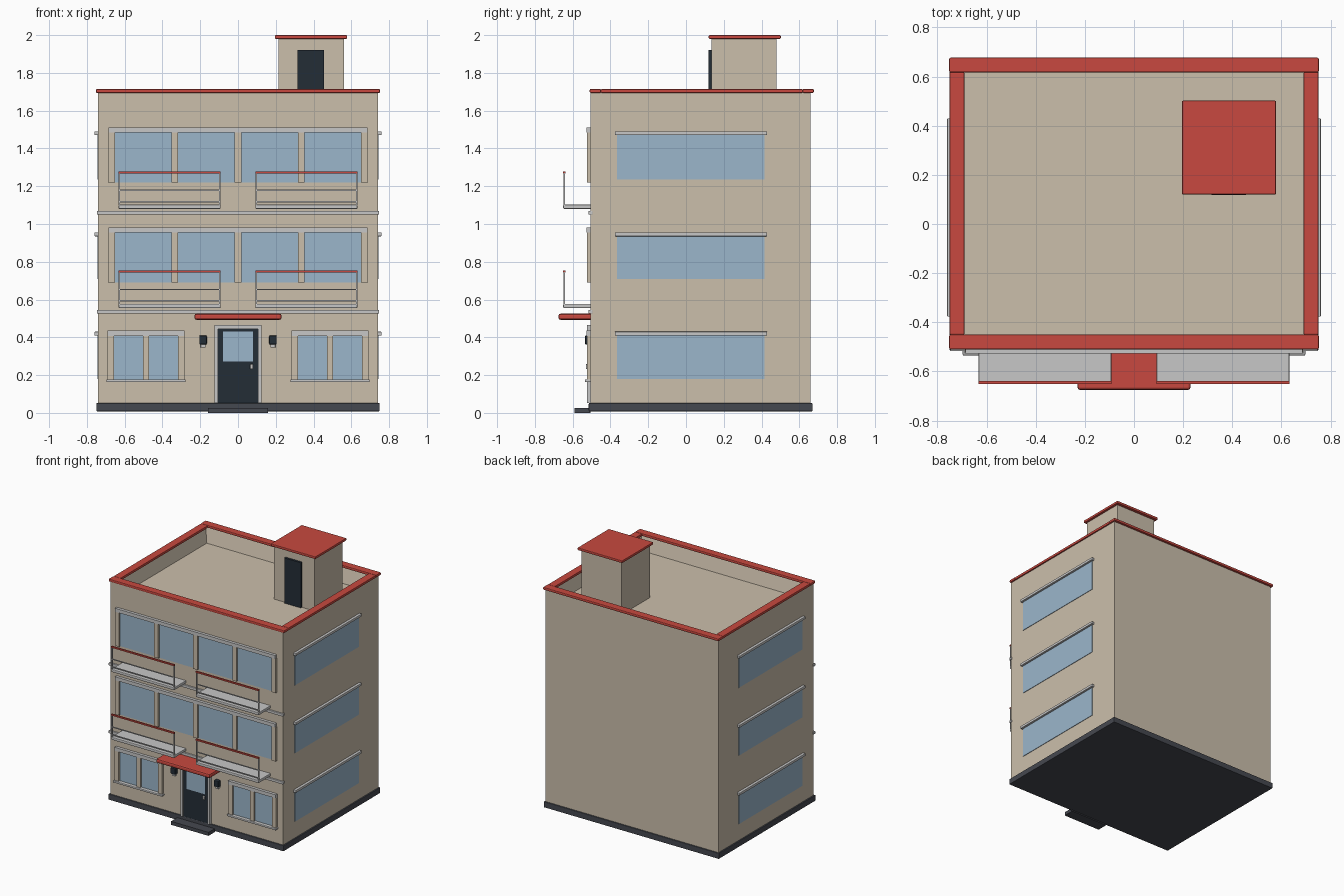
import bpy, bmesh

cube = bpy.data.objects.get("Cube")
if cube:
    bpy.data.objects.remove(cube, do_unlink=True)


def material(name, r, g, b):
    m = bpy.data.materials.new(name)
    m.use_nodes = True
    m.diffuse_color = (r, g, b, 1)
    m.node_tree.nodes["Principled BSDF"].inputs["Base Color"].default_value = (r, g, b, 1)
    return m


WALL = material("beige render", 0.60, 0.52, 0.41)
GLASS = material("blue glass", 0.33, 0.47, 0.60)
RED = material("red trim", 0.58, 0.066, 0.05)
GREY = material("light grey", 0.57, 0.57, 0.57)
DARK = material("dark door", 0.017, 0.026, 0.037)
STONE = material("plinth grey", 0.06, 0.065, 0.08)

FRONT, BACK, SIDE = -0.505, 0.66, 0.74


def box(name, x, y, z, mat, bevel=0):
    """Box from (min, max) pairs, with an optional rounded edge."""
    bm = bmesh.new()
    bmesh.ops.create_cube(bm, size=1)
    for v in bm.verts:
        v.co = [(a + b) / 2 + c * (b - a) for c, (a, b) in zip(v.co, (x, y, z))]
    mesh = bpy.data.meshes.new(name)
    bm.to_mesh(mesh)
    bm.free()
    mesh.materials.append(mat)
    ob = bpy.data.objects.new(name, mesh)
    bpy.context.collection.objects.link(ob)
    if bevel:
        mod = ob.modifiers.new("rounded_edges", "BEVEL")
        mod.width, mod.segments = bevel, 2
    return ob


def proud(depth):
    """Depth range of a part standing out from the front wall."""
    return (FRONT - depth, FRONT + 0.01)


# Main block with a sunken roof deck behind the parapet
body = box("building_body", (-SIDE, SIDE), (FRONT, BACK), (0.03, 1.70), WALL)
bm = bmesh.new()
bm.from_mesh(body.data)
top = max(bm.faces, key=lambda f: f.calc_center_median().z)
bmesh.ops.inset_individual(bm, faces=[top], thickness=0.05)
for v in top.verts:
    v.co.z = 1.57
bm.to_mesh(body.data)
bm.free()

# Base and entrance step
box("plinth", (-0.75, 0.75), (-0.515, 0.67), (0.008, 0.052), STONE, 0.004)
box("entrance_step", (-0.16, 0.16), (-0.59, FRONT), (0, 0.027), STONE)

# Parapet coping
for name, y in (("front", (-0.51, -0.45)), ("back", (0.617, 0.677))):
    box(name + "_coping", (-0.752, 0.752), y, (1.694, 1.715), RED, 0.006)
for name, x in (("left", (0.69, 0.75)), ("right", (-0.75, -0.69))):
    box(name + "_coping", x, (-0.45, 0.617), (1.694, 1.714), RED, 0.004)

# Stair house on the roof
box("roof_house", (0.215, 0.56), (0.135, 0.48), (1.565, 1.985), WALL)
box("roof_house_cap", (0.195, 0.578), (0.12, 0.502), (1.98, 2.0), RED, 0.005)
box("roof_house_door", (0.315, 0.455), (0.118, 0.14), (1.572, 1.922), DARK)

# String courses
for z in (0.525, 1.05):
    box("string_course", (-0.747, 0.747), proud(0.012), (z, z + 0.02), GREY, 0.003)

# Upper front window rows
for base in (0.69, 1.22):
    head = base + 0.265
    box("window_header", (-0.685, 0.685), proud(0.022), (head, head + 0.027), GREY)
    for i in range(5):
        x = (i - 2) * 0.335
        box("window_pier", (x - 0.018, x + 0.018), proud(0.018), (base, head), WALL)
    for i in range(4):
        x = (i - 1.5) * 0.335
        box("window_glass", (x - 0.15, x + 0.15), proud(0.004), (base, head), GLASS)

# Ground floor windows
for s in (-1, 1):
    c = s * 0.487
    box("ground_header", (c - 0.203, c + 0.203), proud(0.022), (0.408, 0.435), GREY)
    box("ground_sill", (c - 0.21, c + 0.21), proud(0.03), (0.163, 0.178), GREY, 0.004)
    for d in (-0.186, 0, 0.186):
        box("ground_pier", (c + d - 0.017, c + d + 0.017), proud(0.018), (0.178, 0.408), WALL)
    for d in (-0.093, 0.093):
        box("ground_glass", (c + d - 0.077, c + d + 0.077), proud(0.004), (0.178, 0.408), GLASS)

# Long side windows with header ledges
for s in (-1, 1):
    for low, high in ((0.18, 0.41), (0.71, 0.935), (1.235, 1.47)):
        box("side_glass", sorted((s * 0.73, s * 0.744)), (-0.365, 0.415), (low, high), GLASS)
        box("side_header", sorted((s * 0.73, s * 0.76)), (-0.377, 0.43),
            (high, high + 0.02), GREY, 0.003)

# Balconies
for z in (0.555, 1.08):
    for c in (-0.362, 0.362):
        l, r = c - 0.27, c + 0.27
        box("balcony_slab", (l, r), (-0.65, FRONT + 0.01), (z, z + 0.022), GREY, 0.005)
        for x in (l + 0.004, r - 0.004):
            box("balcony_post", (x - 0.004, x + 0.004), (-0.648, -0.64), (z + 0.02, z + 0.19), GREY)
        for h in (0.035, 0.095):
            box("balcony_rail", (l, r), (-0.647, -0.641), (z + h, z + h + 0.007), GREY)
        box("balcony_handrail", (l, r), (-0.65, -0.638), (z + 0.188, z + 0.199), RED)

# Entrance
for s in (-1, 1):
    box("door_jamb", sorted((s * 0.107, s * 0.125)), proud(0.02), (0.052, 0.465), GREY)
box("door_lintel", (-0.107, 0.107), proud(0.02), (0.445, 0.465), GREY)
box("front_door", (-0.107, 0.107), proud(0.01), (0.052, 0.445), DARK)
box("door_glass", (-0.08, 0.08), proud(0.013), (0.272, 0.43), GLASS)
box("door_handle", (0.064, 0.08), proud(0.025), (0.232, 0.258), GREY, 0.003)
box("entrance_canopy", (-0.23, 0.23), (-0.675, FRONT + 0.01), (0.493, 0.525), RED, 0.01)

# Wall lamps
for x in (-0.185, 0.185):
    box("wall_lamp", (x - 0.02, x + 0.02), proud(0.03), (0.362, 0.41), DARK, 0.006)
    box("lamp_bulb", (x - 0.013, x + 0.013), proud(0.02), (0.345, 0.363), GREY, 0.003)
